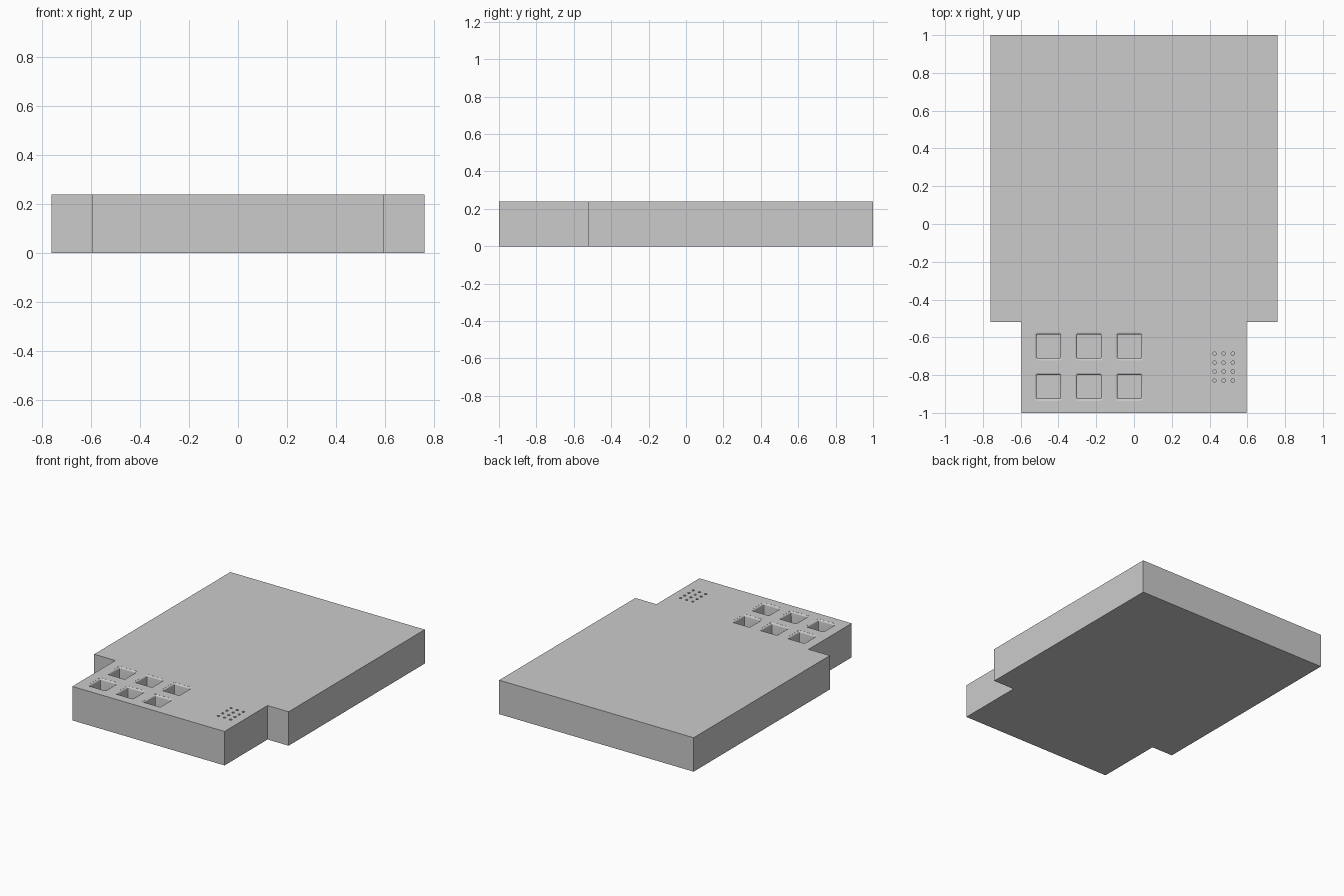
import bpy, bmesh, math

if "Cube" in bpy.data.objects:
    bpy.data.objects.remove(bpy.data.objects["Cube"])

H = 0.24          # body height


def new_object(name, bm):
    bmesh.ops.recalc_face_normals(bm, faces=bm.faces)
    mesh = bpy.data.meshes.new(name)
    bm.to_mesh(mesh)
    bm.free()
    obj = bpy.data.objects.new(name, mesh)
    bpy.context.collection.objects.link(obj)
    return obj


def loft(bm, rings):
    """Closed solid through a stack of equal-length point rings."""
    loops = [[bm.verts.new(p) for p in ring] for ring in rings]
    for a, b in zip(loops, loops[1:]):
        n = len(a)
        for i in range(n):
            bm.faces.new((a[i], a[(i + 1) % n], b[(i + 1) % n], b[i]))
    bm.faces.new(loops[0][::-1])
    bm.faces.new(loops[-1])


def rounded_square(cx, cy, half, radius, z, seg=4):
    pts = []
    for k, (sx, sy) in enumerate(((1, 1), (-1, 1), (-1, -1), (1, -1))):
        for j in range(seg + 1):
            a = math.pi / 2 * (k + j / seg)
            pts.append((cx + sx * (half - radius) + radius * math.cos(a),
                        cy + sy * (half - radius) + radius * math.sin(a), z))
    return pts


def circle(cx, cy, r, z, n=12):
    return [(cx + r * math.cos(2 * math.pi * i / n),
             cy + r * math.sin(2 * math.pi * i / n), z) for i in range(n)]


# Stepped body slab
half = [(0.595, -1), (0.595, -0.52), (0.76, -0.52), (0.76, 1)]
outline = half + [(-x, y) for x, y in reversed(half)]
bm = bmesh.new()
loft(bm, [[(x, y, z) for x, y in outline] for z in (0, H)])
body = new_object("stepped_body", bm)

# Six square pockets with rounded rims
bm = bmesh.new()
inner, rim, depth = 0.063, 0.011, 0.12
for ix in range(3):
    for iy in range(2):
        cx, cy = -0.452 + 0.214 * ix, -0.648 - 0.214 * iy
        levels = [(0, H - depth)]
        for k in range(5):
            a = math.pi / 2 * k / 4
            levels.append((rim * (1 - math.cos(a)),
                           H - 0.0005 - rim * (1 - math.sin(a))))
        levels.append((rim, H + 0.05))
        loft(bm, [rounded_square(cx, cy, inner + o, 0.005 + o, z)
                  for o, z in levels])

# Grid of small round holes
for ix in range(3):
    for iy in range(4):
        cx, cy = 0.427 + 0.048 * ix, -0.686 - 0.0475 * iy
        loft(bm, [circle(cx, cy, 0.009, z) for z in (H - 0.05, H + 0.05)])
cutter = new_object("recess_cutter", bm)
cutter.hide_render = True

# Cut the recesses and remove the cutter
mod = body.modifiers.new("recesses", 'BOOLEAN')
mod.operation = 'DIFFERENCE'
mod.solver = 'EXACT'
mod.object = cutter
bpy.context.view_layer.objects.active = body
body.select_set(True)
bpy.ops.object.modifier_apply(modifier=mod.name)
bpy.data.objects.remove(cutter, do_unlink=True)
bpy.ops.object.shade_smooth_by_angle(angle=math.radians(30))
